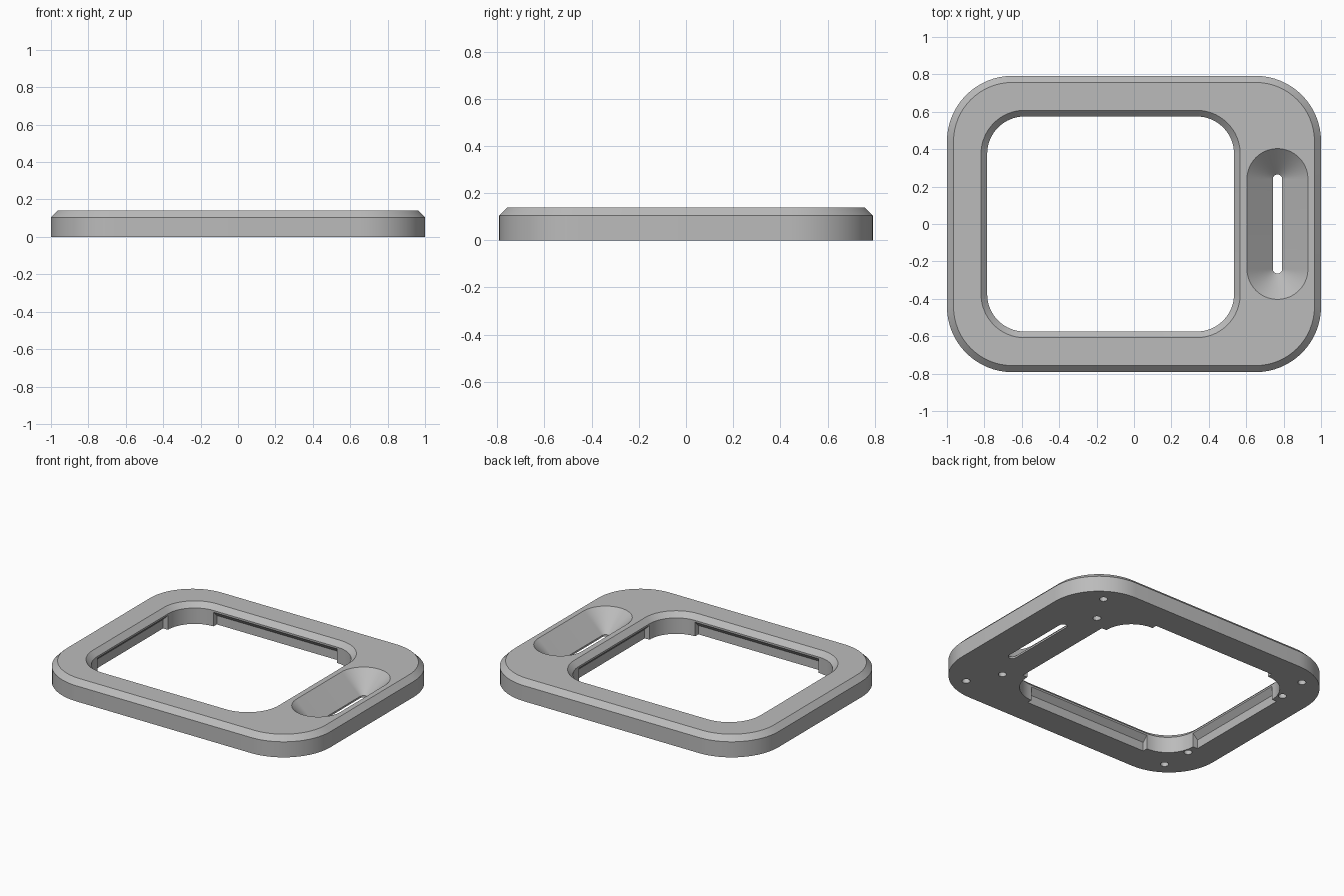
import bpy, bmesh, math

if "Cube" in bpy.data.objects:
    bpy.data.objects.remove(bpy.data.objects["Cube"])

grey = bpy.data.materials.new("plain_grey")
grey.diffuse_color = (0.5, 0.5, 0.5, 1)
grey.use_nodes = True
grey.node_tree.nodes["Principled BSDF"].inputs["Base Color"].default_value = grey.diffuse_color


def rounded(cx, cy, hx, hy, r, z, n=16):
    """Rounded rectangle outline: centre, half sizes, corner radius, height."""
    pts = []
    for k, (sx, sy) in enumerate(((1, 1), (-1, 1), (-1, -1), (1, -1))):
        for i in range(n + 1):
            a = math.pi / 2 * (k + i / n)
            pts.append((cx + sx * (hx - r) + r * math.cos(a),
                        cy + sy * (hy - r) + r * math.sin(a), z))
    return pts


def loft(name, rings):
    """Closed solid through a stack of matching outlines."""
    bm = bmesh.new()
    vs = [[bm.verts.new(p) for p in ring] for ring in rings]
    n = len(vs[0])
    for a, b in zip(vs, vs[1:]):
        for i in range(n):
            j = (i + 1) % n
            bm.faces.new((a[i], a[j], b[j], b[i]))
    bm.faces.new(vs[0][::-1])
    bm.faces.new(vs[-1])
    bmesh.ops.remove_doubles(bm, verts=bm.verts, dist=1e-5)
    bmesh.ops.recalc_face_normals(bm, faces=bm.faces)
    me = bpy.data.meshes.new(name)
    bm.to_mesh(me)
    bm.free()
    ob = bpy.data.objects.new(name, me)
    bpy.context.collection.objects.link(ob)
    return ob


# Outer plate with chamfered top edge
plate = loft("frame_plate", [rounded(0, 0, 1, 0.792, 0.35, 0),
                             rounded(0, 0, 1, 0.792, 0.35, 0.105),
                             rounded(0, 0, 0.965, 0.757, 0.315, 0.14)])
plate.data.materials.append(grey)

cutters = []

# Window opening, flared at the top
WX, HX, HY, R = -0.125, 0.66, 0.575, 0.2
cutters.append(loft("window_cutter", [
    rounded(WX, 0, HX + d, HY + d, R + d, z)
    for d, z in ((0, -0.05), (0, 0.107), (0.053, 0.16))]))

# Finger slot tapering down to a thin slit
SX, SY = 0.767, 0.24
cutters.append(loft("slot_cutter", [
    rounded(SX, 0, r, SY + r, r - 1e-4, z)
    for r, z in ((0.025, -0.05), (0.025, 0.012), (0.163, 0.14), (0.1846, 0.16))]))

# Rebates under the lip along the four straight sides of the window
profile = ((-0.03, -0.05), (0.035, -0.05), (0.035, 0.06), (0, 0.095), (-0.03, 0.095))
LX, LY = HX - R, HY - R
for s in (1, -1):
    cutters.append(loft("rebate_cutter", [
        [(x, s * (HY + o), z) for o, z in profile] for x in (WX - LX, WX + LX)]))
    cutters.append(loft("rebate_cutter", [
        [(WX + s * (HX + o), y, z) for o, z in profile] for y in (-LY, LY)]))

# Blind holes in the underside
for x, y in ((0.79, 0.652), (-0.79, 0.652), (0.672, 0.448), (-0.806, 0.448)):
    for s in (1, -1):
        cutters.append(loft("hole_cutter", [
            [(x + 0.025 * math.cos(i * math.pi / 12),
              s * y + 0.025 * math.sin(i * math.pi / 12), z) for i in range(24)]
            for z in (-0.05, 0.06)]))

# Cut everything out, then bake the result
for c in cutters:
    c.hide_render = True
    m = plate.modifiers.new("cut", 'BOOLEAN')
    m.operation = 'DIFFERENCE'
    m.solver = 'EXACT'
    m.object = c
dg = bpy.context.evaluated_depsgraph_get()
baked = bpy.data.meshes.new_from_object(plate.evaluated_get(dg))
plate.modifiers.clear()
plate.data = baked
for c in cutters:
    bpy.data.objects.remove(c)
baked.materials.clear()
baked.materials.append(grey)
for p in baked.polygons:
    p.material_index = 0

bpy.context.view_layer.objects.active = plate
plate.select_set(True)
bpy.ops.object.shade_smooth_by_angle(angle=math.radians(25))
